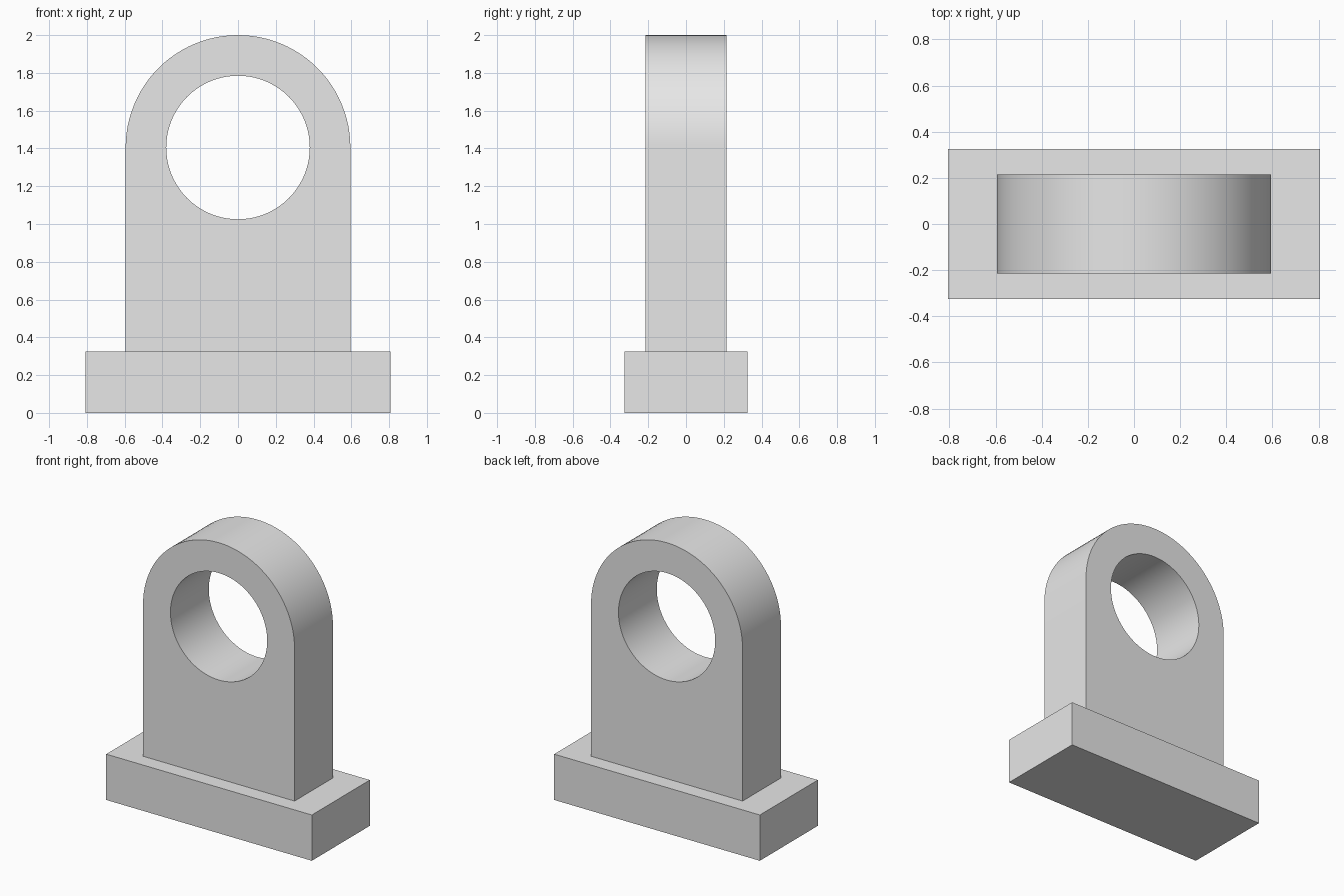
import bpy
import bmesh
from math import cos, sin, pi
from mathutils import Vector

cube = bpy.data.objects.get("Cube")
if cube:
    bpy.data.objects.remove(cube, do_unlink=True)

BASE_SIZE = (1.615, 0.65, 0.325)
HALF_WIDTH = 0.595
HALF_DEPTH = 0.215
HOLE_RADIUS = 0.38
EYE_Z = 2 - HALF_WIDTH

grey = bpy.data.materials.new("plain grey")
grey.use_nodes = True
grey.diffuse_color = (0.8, 0.8, 0.8, 1)
grey.node_tree.nodes["Principled BSDF"].inputs["Base Color"].default_value = grey.diffuse_color


def finish(bm, name):
    bmesh.ops.recalc_face_normals(bm, faces=bm.faces)
    mesh = bpy.data.meshes.new(name)
    bm.to_mesh(mesh)
    bm.free()
    mesh.materials.append(grey)
    obj = bpy.data.objects.new(name, mesh)
    bpy.context.collection.objects.link(obj)
    return obj


def arc(radius, start, end, steps):
    angles = [start + (end - start) * i / steps for i in range(steps + 1)]
    return [(radius * cos(a), EYE_Z + radius * sin(a)) for a in angles]


def add_loop(bm, points):
    verts = [bm.verts.new((x, -HALF_DEPTH, z)) for x, z in points]
    return [bm.edges.new((v, verts[i - 1])) for i, v in enumerate(verts)]


# Rectangular foot
bm = bmesh.new()
bmesh.ops.create_cube(bm, size=1)
for v in bm.verts:
    v.co = Vector(s * c for s, c in zip(BASE_SIZE, v.co))
    v.co.z += BASE_SIZE[2] / 2
finish(bm, "base")

# Round-topped upright with a through hole
bm = bmesh.new()
foot = BASE_SIZE[2]
outline = [(-HALF_WIDTH, foot), (HALF_WIDTH, foot)] + arc(HALF_WIDTH, 0, pi, 48)
hole = arc(HOLE_RADIUS, 0, 2 * pi, 80)[:-1]
edges = add_loop(bm, outline) + add_loop(bm, hole)
bmesh.ops.triangle_fill(bm, edges=edges, use_beauty=True, normal=(0, -1, 0))
front = bm.faces[:]
result = bmesh.ops.extrude_face_region(bm, geom=front, use_keep_orig=True)
moved = [g for g in result["geom"] if isinstance(g, bmesh.types.BMVert)]
bmesh.ops.translate(bm, verts=moved, vec=(0, 2 * HALF_DEPTH, 0))
upright = finish(bm, "upright")

# Smooth the curved walls, keep the rims crisp
bpy.ops.object.select_all(action="DESELECT")
upright.select_set(True)
bpy.context.view_layer.objects.active = upright
bpy.ops.object.shade_smooth_by_angle(angle=pi / 6)
